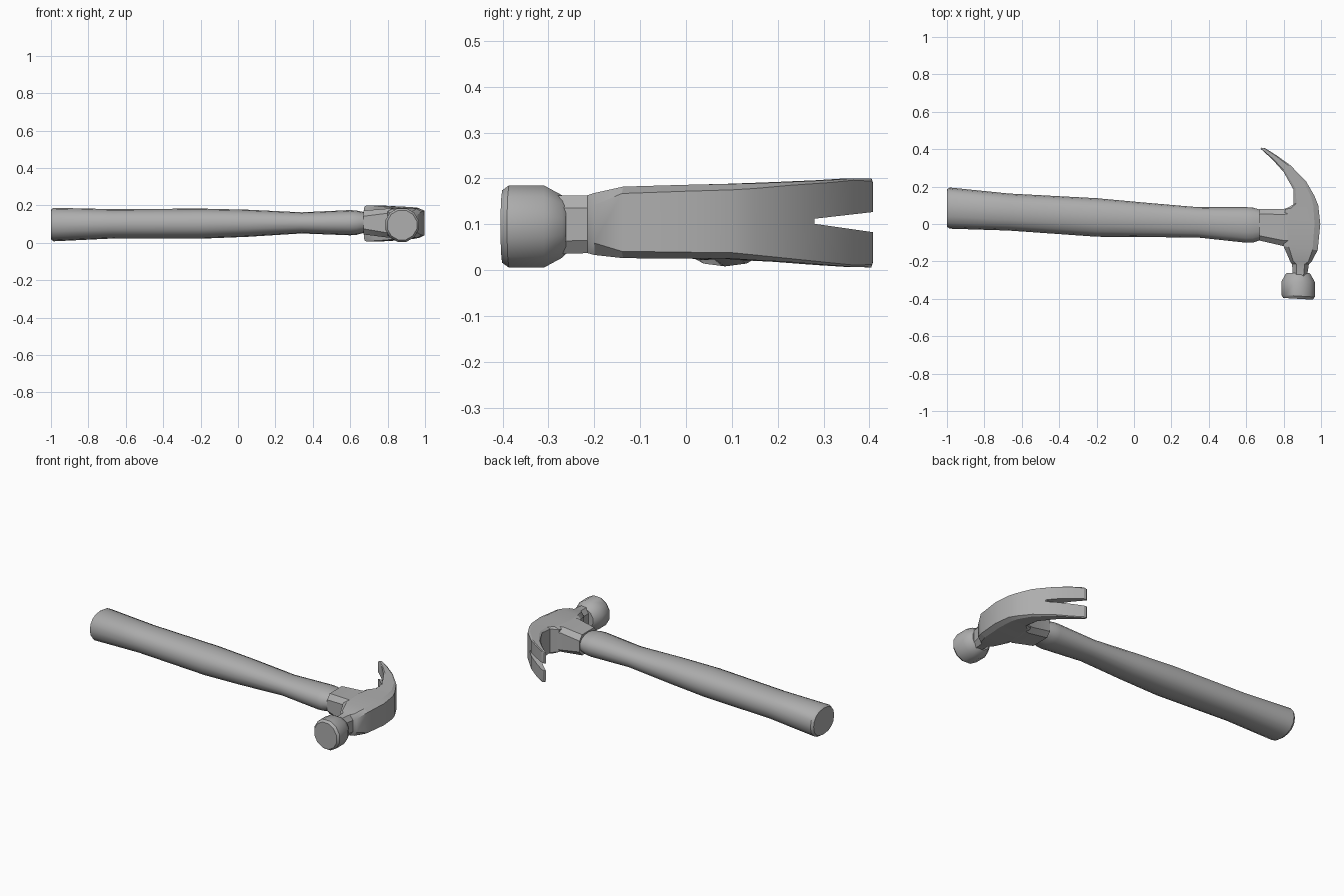
import bpy, bmesh, math
from mathutils import Vector

cube = bpy.data.objects.get("Cube")
if cube:
    bpy.data.objects.remove(cube)

grey = bpy.data.materials.new("plain grey")
grey.use_nodes = True
COLOR = (0.42, 0.42, 0.42, 1)
grey.diffuse_color = COLOR
grey.node_tree.nodes["Principled BSDF"].inputs["Base Color"].default_value = COLOR


def loft(name, rings, angle=30):
    """Skin a row of equal-sized rings and cap both ends."""
    bm = bmesh.new()
    rows = [[bm.verts.new(p) for p in ring] for ring in rings]
    n = len(rows[0])
    for a, b in zip(rows, rows[1:]):
        for i in range(n):
            j = (i + 1) % n
            bm.faces.new((a[i], a[j], b[j], b[i]))
    bm.faces.new(rows[0])
    bm.faces.new(rows[-1])
    bmesh.ops.recalc_face_normals(bm, faces=bm.faces)
    mesh = bpy.data.meshes.new(name)
    bm.to_mesh(mesh)
    bm.free()
    mesh.materials.append(grey)
    obj = bpy.data.objects.new(name, mesh)
    bpy.context.collection.objects.link(obj)
    smooth(obj, angle)
    return obj


def smooth(obj, angle):
    bpy.ops.object.select_all(action="DESELECT")
    obj.select_set(True)
    bpy.context.view_layer.objects.active = obj
    bpy.ops.object.shade_smooth_by_angle(angle=math.radians(angle))


def octagon(p, q, lo, hi, cz, share=0.15):
    """Chamfered upright section between plan points p and q."""
    p, q = Vector(p), Vector(q)
    corners = [(0, lo + cz), (share, lo), (1 - share, lo), (1, lo + cz),
               (1, hi - cz), (1 - share, hi), (share, hi), (0, hi - cz)]
    return [(*p.lerp(q, t), z) for t, z in corners]


def oval(x, y0, y1, z0, z1, sides=16, power=0.9):
    """Slightly squared oval across the handle."""
    ring = []
    for i in range(sides):
        a = math.tau * i / sides
        c, s = math.cos(a), math.sin(a)
        ring.append((x,
                     (y0 + y1) / 2 + (y1 - y0) / 2 * math.copysign(abs(c) ** power, c),
                     (z0 + z1) / 2 + (z1 - z0) / 2 * math.copysign(abs(s) ** power, s)))
    return ring


# Handle, swelling towards the grip and the head
loft("handle", [oval(*s) for s in (
    (-1.0, -0.015, 0.185, 0.018, 0.178),
    (-0.985, -0.025, 0.195, 0.008, 0.187),
    (-0.67, -0.035, 0.163, 0.023, 0.18),
    (-0.2, -0.068, 0.138, 0.022, 0.183),
    (0.05, -0.07, 0.115, 0.032, 0.177),
    (0.34, -0.072, 0.09, 0.05, 0.163),
    (0.6, -0.1, 0.09, 0.04, 0.175),
    (0.635, -0.1, 0.088, 0.043, 0.172),
    (0.68, -0.085, 0.075, 0.055, 0.163))], 35)

# Socket joining the handle to the head
loft("socket", [
    octagon((0.67, -0.088), (0.67, 0.08), 0.045, 0.172, 0.03),
    octagon((0.8, -0.118), (0.8, 0.08), 0.028, 0.183, 0.025),
    octagon((0.87, -0.125), (0.87, 0.1), 0.03, 0.18, 0.025)], 25)

# Head body sweeping back into the claw: inner point, outer point, low, high, chamfer
head = loft("head_and_claw", [octagon(*s) for s in (
    ((0.85, -0.28), (0.925, -0.28), 0.035, 0.163, 0.028, 0.25),
    ((0.845, -0.215), (0.935, -0.215), 0.037, 0.163, 0.028, 0.25),
    ((0.835, -0.2), (0.95, -0.2), 0.033, 0.168, 0.026),
    ((0.8, -0.12), (0.982, -0.14), 0.026, 0.182, 0.015),
    ((0.79, 0.0), (0.996, 0.0), 0.025, 0.186, 0.014),
    ((0.81, 0.08), (0.985, 0.1), 0.025, 0.188, 0.013),
    ((0.853, 0.105), (0.965, 0.15), 0.022, 0.189, 0.011),
    ((0.852, 0.185), (0.92, 0.228), 0.018, 0.192, 0.007),
    ((0.8, 0.278), (0.835, 0.315), 0.011, 0.196, 0.005),
    ((0.74, 0.345), (0.765, 0.365), 0.007, 0.2, 0.004),
    ((0.685, 0.395), (0.7, 0.406), 0.006, 0.2, 0.006),
    ((0.675, 0.402), (0.682, 0.408), 0.014, 0.194, 0.006))], 25)

# Tapered slot splitting the claw into two prongs
slot = loft("slot_cutter", [[(x, 0.28, 0.101), (x, 0.28, 0.112),
                             (x, 0.42, 0.128), (x, 0.42, 0.081)] for x in (0.6, 0.97)])
slot.hide_render = True
cut = head.modifiers.new("claw_slot", "BOOLEAN")
cut.operation = "DIFFERENCE"
cut.solver = "EXACT"
cut.object = slot
bpy.context.view_layer.objects.active = head
bpy.ops.object.modifier_apply(modifier=cut.name)
bpy.data.objects.remove(slot)
smooth(head, 25)

# Striking face, turned around the front-to-back axis with a slight tilt
SIDES = 12
rings = []
for y, r in ((-0.262, 0.06), (-0.27, 0.069), (-0.31, 0.091), (-0.385, 0.091), (-0.4, 0.08)):
    ring = []
    for i in range(SIDES):
        a = math.tau * (i + 0.5) / SIDES
        dx = r * 1.02 * math.cos(a)
        tilt = 0.06 * dx if y < -0.35 else 0
        ring.append((0.877 + dx, y - tilt, 0.095 + r * 1.02 * math.sin(a)))
    rings.append(ring)
loft("striking_face", rings, 35)
